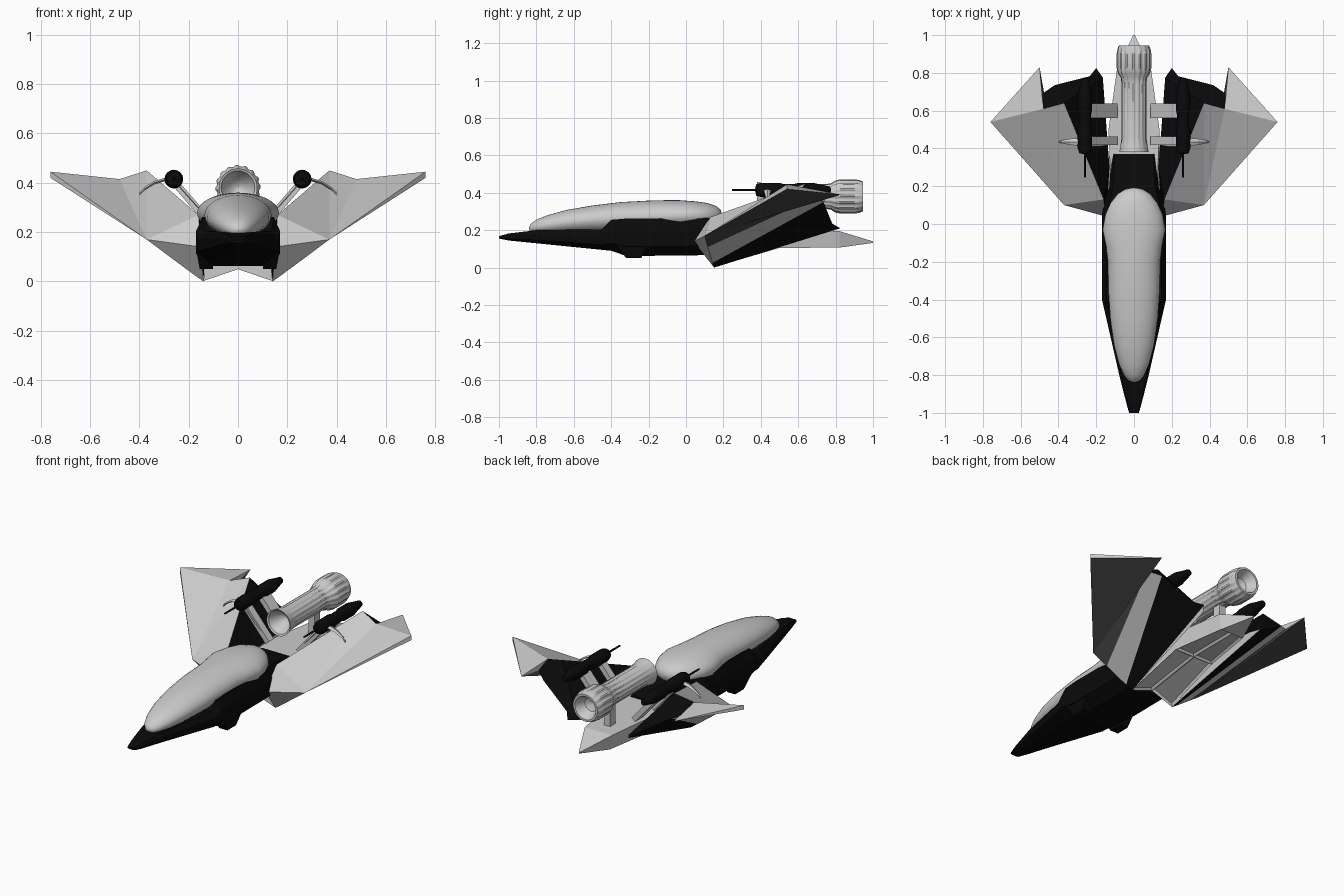
import bpy, bmesh, math
from mathutils import Vector

if "Cube" in bpy.data.objects:
    bpy.data.objects.remove(bpy.data.objects["Cube"])

def material(name, c):
    m = bpy.data.materials.new(name)
    m.diffuse_color = (c, c, c, 1)
    m.use_nodes = True
    m.node_tree.nodes["Principled BSDF"].inputs["Base Color"].default_value = m.diffuse_color
    return m

BLACK = material("black", 0.003)
GREY = material("grey", 0.8)
DARK = material("dark_grey", 0.06)

def make(name, verts, faces, mats=(), slots=None, smooth=None, mirror=False):
    me = bpy.data.meshes.new(name)
    me.from_pydata([tuple(v) for v in verts], [], faces)
    for m in mats:
        me.materials.append(m)
    if slots:
        for p, s in zip(me.polygons, slots):
            p.material_index = s
    bm = bmesh.new()
    bm.from_mesh(me)
    bmesh.ops.remove_doubles(bm, verts=bm.verts, dist=1e-5)
    bmesh.ops.recalc_face_normals(bm, faces=bm.faces)
    bm.to_mesh(me)
    bm.free()
    ob = bpy.data.objects.new(name, me)
    bpy.context.collection.objects.link(ob)
    if mirror:
        ob.modifiers.new("mirror", 'MIRROR')
    if smooth:
        bpy.ops.object.select_all(action='DESELECT')
        bpy.context.view_layer.objects.active = ob
        ob.select_set(True)
        bpy.ops.object.shade_smooth_by_angle(angle=math.radians(smooth))
    return ob

def loft(name, rings, **kw):
    n = len(rings[0])
    verts = [v for r in rings for v in r]
    faces = [(i*n + j, i*n + (j+1) % n, (i+1)*n + (j+1) % n, (i+1)*n + j)
             for i in range(len(rings)-1) for j in range(n)]
    faces += [tuple(range(n)), tuple(range(len(verts)-n, len(verts)))]
    return make(name, verts, faces, **kw)

def lathe(name, profile, x, z, n, flute=(1, 0), **kw):
    # profile of (radius, y) about an axis along y; every other rib sinks in the fluted rows
    rings = []
    for i, (r, y) in enumerate(profile):
        ring = []
        for j in range(n):
            a = math.tau * j / n
            q = r * (0.94 if j % 4 > 1 and flute[0] <= i <= flute[1] else 1)
            ring.append((x + q*math.cos(a), y, z + q*math.sin(a)))
        rings.append(ring)
    return loft(name, rings, **kw)

def beam(name, a, b, w, h, **kw):
    # four-sided strut in an x-z plane: w along y, h across
    a, b = Vector(a), Vector(b)
    side = (b - a).cross(Vector((0, 1, 0))).normalized() * h / 2
    dy = Vector((0, w/2, 0))
    return loft(name, [[p-side-dy, p-side+dy, p+side+dy, p+side-dy] for p in (a, b)],
                mirror=True, **kw)

# Fuselage: faceted sections (y, half width, bottom, top)
rings = []
for y, w, b, t in [(-1, .026, .155, .168), (-.95, .04, .145, .182), (-.8, .078, .13, .2),
                   (-.45, .158, .095, .205), (-.4, .17, .09, .255), (-.32, .17, .062, .262),
                   (.05, .17, .065, .262), (.12, .155, .07, .265), (.2, .13, .08, .25),
                   (.37, .12, .12, .208)]:
    h = t - b
    half = [(.6*w, b), (w, b + .25*h), (w, b + .7*h), (.85*w, t)]
    rings.append([(x, y, z) for x, z in half] + [(-x, y, z) for x, z in reversed(half)])
loft("fuselage", rings, mats=[BLACK])

# Feet under the intakes
loft("intake_foot", [[(.102, y0, .05), (.155, y0, .05), (.17, y1, .13), (.1, y1, .13)]
                     for y0, y1 in ((-.32, -.38), (-.24, -.2))], mats=[BLACK], mirror=True)

# Canopy: smooth egg (y, half width, bottom, top)
rings = []
for y, w, b, t in [(-.84, .004, .208, .214), (-.83, .03, .188, .234), (-.8, .054, .18, .256),
                   (-.74, .08, .178, .28), (-.64, .106, .178, .308), (-.5, .126, .18, .332),
                   (-.35, .136, .18, .35), (-.2, .138, .185, .358), (-.12, .148, .19, .36),
                   (-.03, .166, .195, .36), (.05, .152, .2, .354), (.11, .125, .21, .346),
                   (.16, .086, .225, .33), (.185, .045, .25, .31), (.192, .005, .277, .285)]:
    rings.append([(w*math.cos(a), y, (b+t)/2 + (t-b)/2*math.sin(a))
                  for a in (math.tau*i/32 for i in range(32))])
loft("canopy", rings, smooth=50)

# Wing: folded delta, half of it mirrored
V = [(.15, .04, .14), (.37, .10, .17), (.76, .54, .445), (.5, .83, .39), (.48, .61, .415),
     (.37, .64, .45), (.16, .13, .27), (.14, .15, 0), (.485, .69, .375), (.42, .735, .35),
     (.2, .825, .21), (.13, .3, .2), (.165, .775, .2), (.175, .142, .025), (.76, .54, .42),
     (.29, .117, .11), (.235, .782, .235)]
F = {0: [(6, 0, 1), (6, 1, 5), (1, 4, 5), (1, 2, 4), (2, 3, 4), (3, 8, 4), (1, 2, 14),
         (2, 14, 3), (15, 8, 9, 13), (0, 1, 15, 13, 7), (7, 10, 12, 11)],
     1: [(5, 4, 8, 9), (5, 9, 16), (5, 16, 12), (16, 10, 12), (5, 12, 11), (6, 5, 11),
         (13, 9, 16, 7), (16, 10, 7), (0, 7, 11, 6)],
     2: [(1, 14, 3), (1, 3, 8), (1, 8, 15)]}
make("wing", V, [f for s in F for f in F[s]], mats=[GREY, BLACK, DARK],
     slots=[s for s in F for f in F[s]], mirror=True)

# Belly and pointed tail (y, top x, top z, bottom x, bottom z, centre z)
rings = []
for y, xt, zt, xb, zb, zc in [(.15, .12, .2, .14, .002, .05), (.5, .135, .2, .125, .105, .105),
                              (.82, .09, .195, .075, .107, .107), (1, .004, .14, .004, .132, .132)]:
    rings.append([(-xb, y, zb), (0, y, zc), (xb, y, zb), (xt, y, zt), (-xt, y, zt)])
belly = loft("belly_tail", rings)
bm = bmesh.new()
bm.from_mesh(belly.data)
panels = [f for f in bm.faces if f.normal.z < -.6 and f.calc_center_median().y < .75]
bmesh.ops.inset_individual(bm, faces=panels, thickness=.015, depth=-.012)
bm.to_mesh(belly.data)
bm.free()

# Engine: flared intake, fluted tube, bulbous hollow exhaust
lathe("engine", [(.001, .47), (.035, .45), (.068, .385), (.078, .38), (.072, .41), (.066, .46),
                 (.066, .74), (.07, .775), (.084, .795), (.092, .825), (.092, .9), (.088, .925),
                 (.08, .945), (.068, .945), (.04, .89), (.001, .87)],
      0, .38, 64, flute=(5, 11), smooth=35)
loft("engine_pylon", [[(-.02, .69, z), (.02, .69, z), (.02, .74, z), (-.02, .74, z)]
                      for z in (.19, .34)])

# Guns with needle barrels
gun = [(.003, .245), (.005, .25), (.006, .37), (.03, .375), (.038, .4), (.038, .5), (.032, .52),
       (.032, .58), (.038, .6), (.038, .68), (.026, .73), (.018, .77), (.004, .775)]
for s in (-1, 1):
    lathe("gun", gun, .26*s, .415, 16, mats=[BLACK], smooth=35)

# Struts from the belly to the guns
for y, w in ((.44, .045), (.6, .075)):
    beam("gun_strut", (.1, y, .22), (.255, y, .4), w, .03)

# Curved blades running along the front struts and outboard of the guns
rings = []
for x, z, w in [(.1, .235, .02), (.18, .32, .05), (.265, .415, .048), (.29, .415, .042),
                (.34, .4, .032), (.38, .375, .018), (.4, .355, .003)]:
    rings.append([(x, .435-w/2, z), (x, .435, z+.007), (x, .435+w/2, z), (x, .435, z-.007)])
loft("gun_blade", rings, mirror=True)
